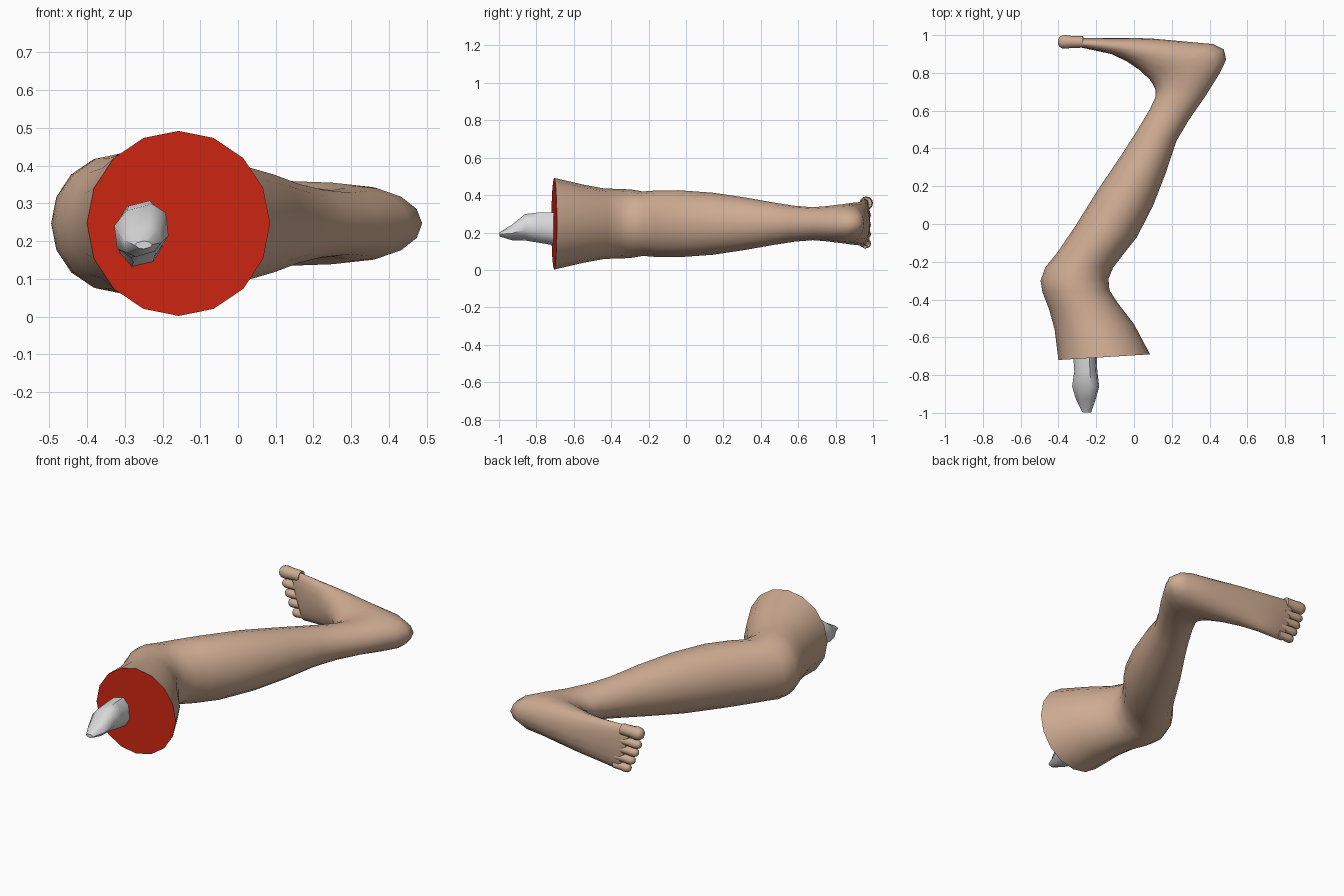
import bpy, bmesh, math
from mathutils import Vector

if "Cube" in bpy.data.objects:
    bpy.data.objects.remove(bpy.data.objects["Cube"], do_unlink=True)


def material(name, rgb):
    m = bpy.data.materials.new(name)
    m.use_nodes = True
    m.diffuse_color = (*rgb, 1)
    bsdf = m.node_tree.nodes["Principled BSDF"]
    bsdf.inputs["Base Color"].default_value = (*rgb, 1)
    bsdf.inputs["Roughness"].default_value = 0.7
    return m


skin = material("skin", (0.62, 0.41, 0.29))
flesh = material("red flesh", (0.62, 0.02, 0.006))
bone_grey = material("bone grey", (0.70, 0.70, 0.70))


def loft(name, rings, sides, mats, angle=60, turn=0.0, start_mat=0):
    """Skin a row of rings; each ring is (centre, half axis u, half axis v, power)."""
    bm = bmesh.new()
    loops = []
    for c, u, v, p in rings:
        loop = []
        for i in range(sides):
            a = 2 * math.pi * i / sides + turn
            ca, sa = math.cos(a), math.sin(a)
            ca = math.copysign(abs(ca) ** p, ca)
            sa = math.copysign(abs(sa) ** p, sa)
            loop.append(bm.verts.new(Vector(c) + Vector(u) * ca + Vector(v) * sa))
        loops.append(loop)
    for a, b in zip(loops, loops[1:]):
        for i in range(sides):
            j = (i + 1) % sides
            bm.faces.new((a[i], a[j], b[j], b[i]))
    bm.faces.new(loops[0]).material_index = start_mat
    bm.faces.new(loops[-1])
    bmesh.ops.recalc_face_normals(bm, faces=bm.faces[:])
    mesh = bpy.data.meshes.new(name)
    bm.to_mesh(mesh)
    bm.free()
    for m in mats:
        mesh.materials.append(m)
    ob = bpy.data.objects.new(name, mesh)
    bpy.context.collection.objects.link(ob)
    bpy.ops.object.select_all(action="DESELECT")
    ob.select_set(True)
    bpy.context.view_layer.objects.active = ob
    bpy.ops.object.shade_smooth_by_angle(angle=math.radians(angle))


# Cross-sections: outer edge x, y, inner edge x, y, half height
thigh_and_knee = [
    (0.085, -0.69, -0.40, -0.72, 0.245),
    (0.00, -0.53, -0.42, -0.56, 0.208),
    (-0.085, -0.42, -0.45, -0.45, 0.188),
    (-0.13, -0.35, -0.485, -0.36, 0.186),
    (-0.135, -0.29, -0.495, -0.30, 0.183),
    (-0.11, -0.23, -0.47, -0.23, 0.172),
]
calf = [
    (-0.06, -0.165, -0.405, -0.15, 0.178),
    (0.015, -0.07, -0.31, -0.01, 0.179),
    (0.10, 0.095, -0.185, 0.19, 0.166),
    (0.17, 0.275, -0.07, 0.36, 0.140),
    (0.225, 0.44, 0.02, 0.50, 0.113),
    (0.29, 0.55, 0.085, 0.61, 0.096),
]
ankle_and_heel = [
    (0.38, 0.68, 0.115, 0.675, 0.088),
    (0.455, 0.80, 0.115, 0.705, 0.094),
    (0.488, 0.87, 0.108, 0.725, 0.100),
    (0.475, 0.925, 0.098, 0.745, 0.104),
    (0.42, 0.952, 0.08, 0.768, 0.108),
]
foot = [
    (0.25, 0.968, 0.03, 0.815, 0.112),
    (0.08, 0.983, -0.04, 0.862, 0.115),
    (-0.09, 0.985, -0.12, 0.90, 0.122),
    (-0.265, 0.985, -0.265, 0.931, 0.135),
    (-0.29, 0.975, -0.29, 0.942, 0.125),
]


def leg_ring(section, squareness=0.0):
    """Squarer rings also slant, so that the ball of the foot follows the toes."""
    ox, oy, ix, iy, h = section
    centre = ((ox + ix) / 2, (oy + iy) / 2, 0.247)
    half = ((ox - ix) / 2, (oy - iy) / 2, 0)
    return centre, half, (-0.035 * squareness ** 2, 0, h), 1 - 0.25 * squareness


# Leg from the cut thigh to the ball of the foot
rings = [leg_ring(s) for s in thigh_and_knee + calf + ankle_and_heel]
rings += [leg_ring(s, i / (len(foot) - 1)) for i, s in enumerate(foot)]
loft("severed_leg", rings, 16, [skin, flesh], start_mat=1)


# Toes, shorter from the big toe down to the little toe
toe_profile = [(0, 0.85), (0.45, 0.88), (0.7, 1.0), (0.86, 0.92), (0.95, 0.68), (1, 0.3)]
for i, name in enumerate(("big", "second", "third", "fourth", "little")):
    z = 0.357 if i == 0 else 0.343 - 0.0505 * i
    radius = 0.036 if i == 0 else 0.025
    root, tip = -0.27 + 0.013 * i, -0.402 + 0.012 * i + 0.002 * i * i
    rings = [((root + (tip - root) * t, 0.964, z), (0, radius * k, 0), (0, 0, radius * k), 1)
             for t, k in toe_profile]
    loft(name + "_toe", rings, 12, [skin], angle=80)

# Broken bone: y, centre x, centre z, half width, half height
bone = [
    (-0.66, -0.262, 0.215, 0.062, 0.088),
    (-0.78, -0.255, 0.226, 0.060, 0.078),
    (-0.86, -0.256, 0.228, 0.072, 0.064),
    (-0.93, -0.255, 0.200, 0.050, 0.036),
    (-0.998, -0.250, 0.190, 0.018, 0.008),
]
rings = [((x, y, z), (w, 0, w / 3), (-0.012, 0, h), 0.8) for y, x, z, w, h in bone]
loft("broken_bone", rings, 8, [bone_grey], angle=50, turn=0.3)
